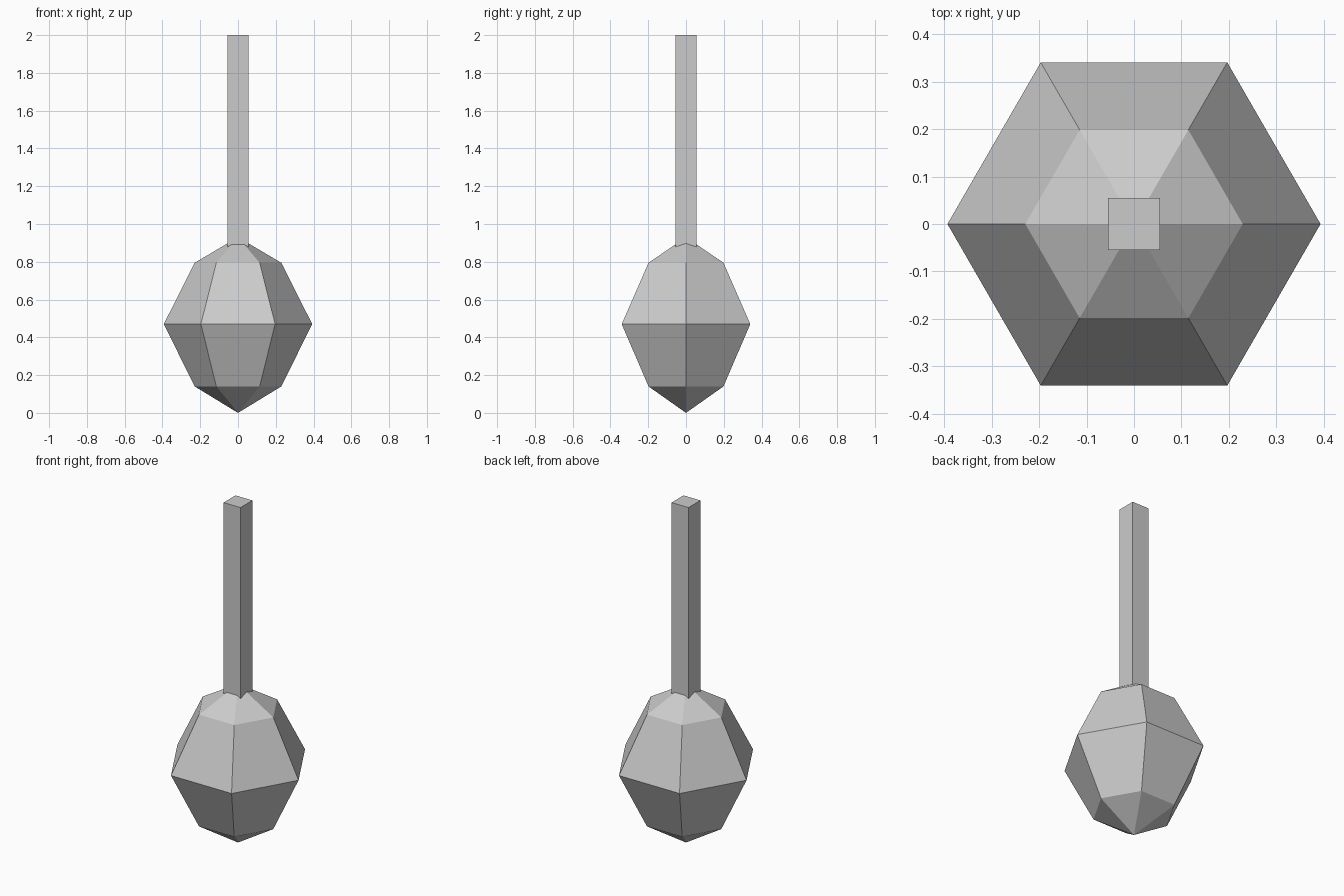
import bpy, bmesh, math

if "Cube" in bpy.data.objects:
    bpy.data.objects.remove(bpy.data.objects["Cube"])

grey = bpy.data.materials.new("light grey")
grey.diffuse_color = (0.6, 0.6, 0.6, 1)
grey.use_nodes = True
grey.node_tree.nodes["Principled BSDF"].inputs["Base Color"].default_value = grey.diffuse_color


def make_object(name, bm):
    bmesh.ops.recalc_face_normals(bm, faces=bm.faces)
    mesh = bpy.data.meshes.new(name)
    bm.to_mesh(mesh)
    bm.free()
    mesh.materials.append(grey)
    obj = bpy.data.objects.new(name, mesh)
    bpy.context.collection.objects.link(obj)


# Faceted six-sided head: pointed at both ends, widest in the middle
bm = bmesh.new()
rings = []
for radius, z in [(0.229, 0.14), (0.393, 0.47), (0.229, 0.795)]:
    rings.append([bm.verts.new((radius * math.cos(i * math.pi / 3),
                                radius * math.sin(i * math.pi / 3), z))
                  for i in range(6)])
bottom = bm.verts.new((0, 0, 0))
top = bm.verts.new((0, 0, 0.93))
for i in range(6):
    j = (i + 1) % 6
    for low, high in zip(rings, rings[1:]):
        bm.faces.new((low[i], low[j], high[j], high[i]))
    bm.faces.new((bottom, rings[0][j], rings[0][i]))
    bm.faces.new((top, rings[-1][i], rings[-1][j]))
make_object("head", bm)

# Square handle, sunk slightly into the head
bm = bmesh.new()
bmesh.ops.create_cube(bm, size=1)
HANDLE_BASE, HANDLE_TOP = 0.85, 2.0
for v in bm.verts:
    v.co = (v.co.x * 0.11, v.co.y * 0.11,
            HANDLE_TOP if v.co.z > 0 else HANDLE_BASE)
make_object("handle", bm)
